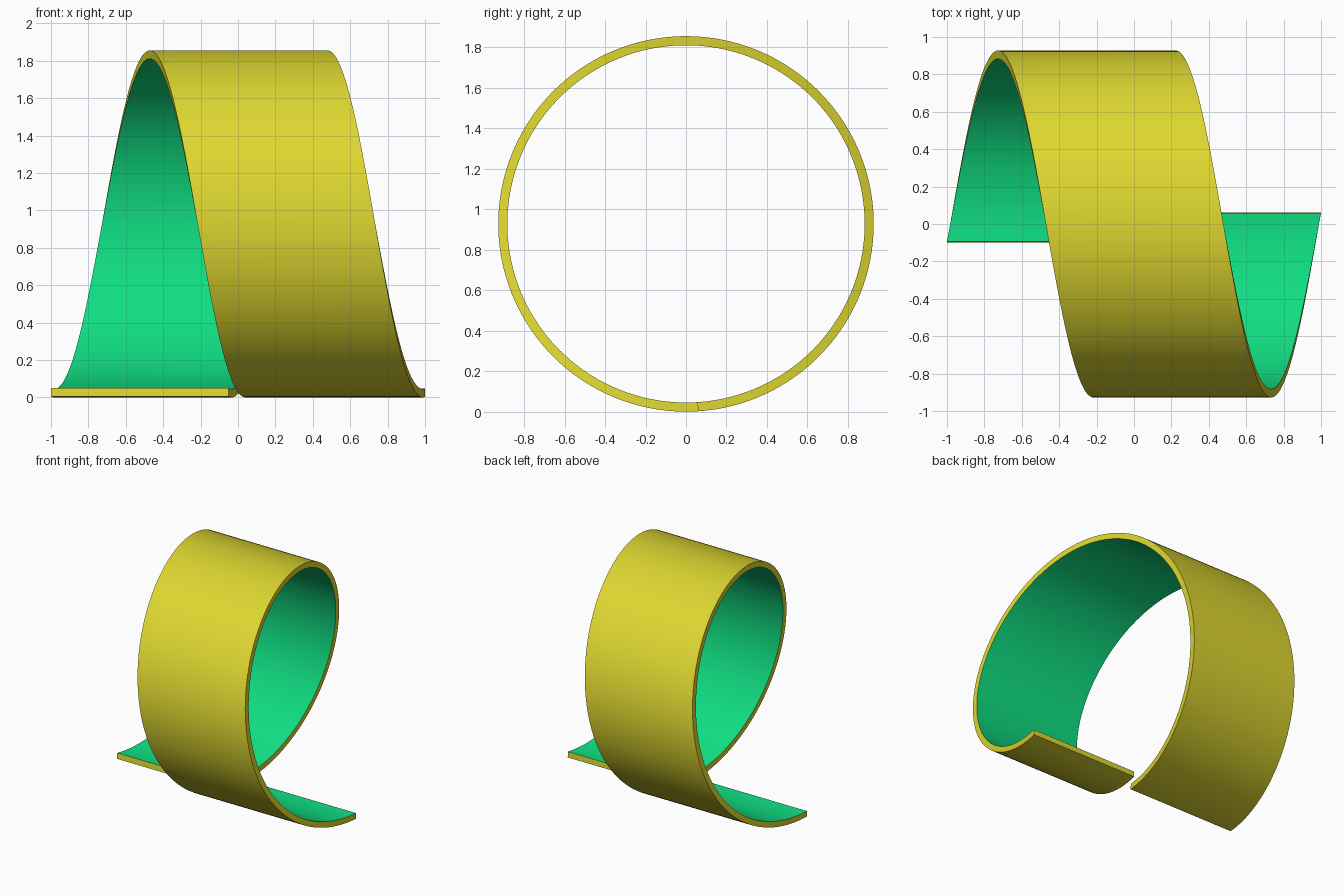
import bpy
import bmesh
from math import sin, cos, pi, radians

cube = bpy.data.objects.get("Cube")
if cube:
    bpy.data.objects.remove(cube, do_unlink=True)


def make_material(name, rgb):
    mat = bpy.data.materials.new(name)
    mat.use_nodes = True
    color = (*rgb, 1.0)
    mat.diffuse_color = color
    mat.node_tree.nodes["Principled BSDF"].inputs["Base Color"].default_value = color
    return mat


yellow = make_material("yellow", (0.73, 0.68, 0.03))
green = make_material("green", (0.005, 0.73, 0.22))

# Ribbon dimensions
OUTER, THICK, WIDTH = 0.9275, 0.045, 0.95
START, END = -0.107, 2 * pi + 0.067
STEPS = 144

# Rectangular section swept once around the x axis while it advances along x
bm = bmesh.new()
INNER = OUTER - THICK
section = [(0, OUTER), (WIDTH, OUTER), (WIDTH, INNER), (0, INNER)]
rings = []
for i in range(STEPS + 1):
    t = i / STEPS
    a = START + (END - START) * t
    x = -1 + (2 - WIDTH) * t
    rings.append([bm.verts.new((x + dx, r * sin(a), OUTER - r * cos(a)))
                  for dx, r in section])

# Skin the sweep; the inward side (third strip) is green
for a, b in zip(rings, rings[1:]):
    for k in range(4):
        n = (k + 1) % 4
        face = bm.faces.new((a[k], a[n], b[n], b[k]))
        face.material_index = 1 if k == 2 else 0

# End caps
bm.faces.new(rings[0])
bm.faces.new(rings[-1])
bmesh.ops.recalc_face_normals(bm, faces=bm.faces)

mesh = bpy.data.meshes.new("helical_ribbon")
bm.to_mesh(mesh)
bm.free()
mesh.materials.append(yellow)
mesh.materials.append(green)

ribbon = bpy.data.objects.new("helical_ribbon", mesh)
bpy.context.collection.objects.link(ribbon)

# Smooth curve with crisp rims
bpy.ops.object.select_all(action="DESELECT")
ribbon.select_set(True)
bpy.context.view_layer.objects.active = ribbon
bpy.ops.object.shade_smooth_by_angle(angle=radians(30))
